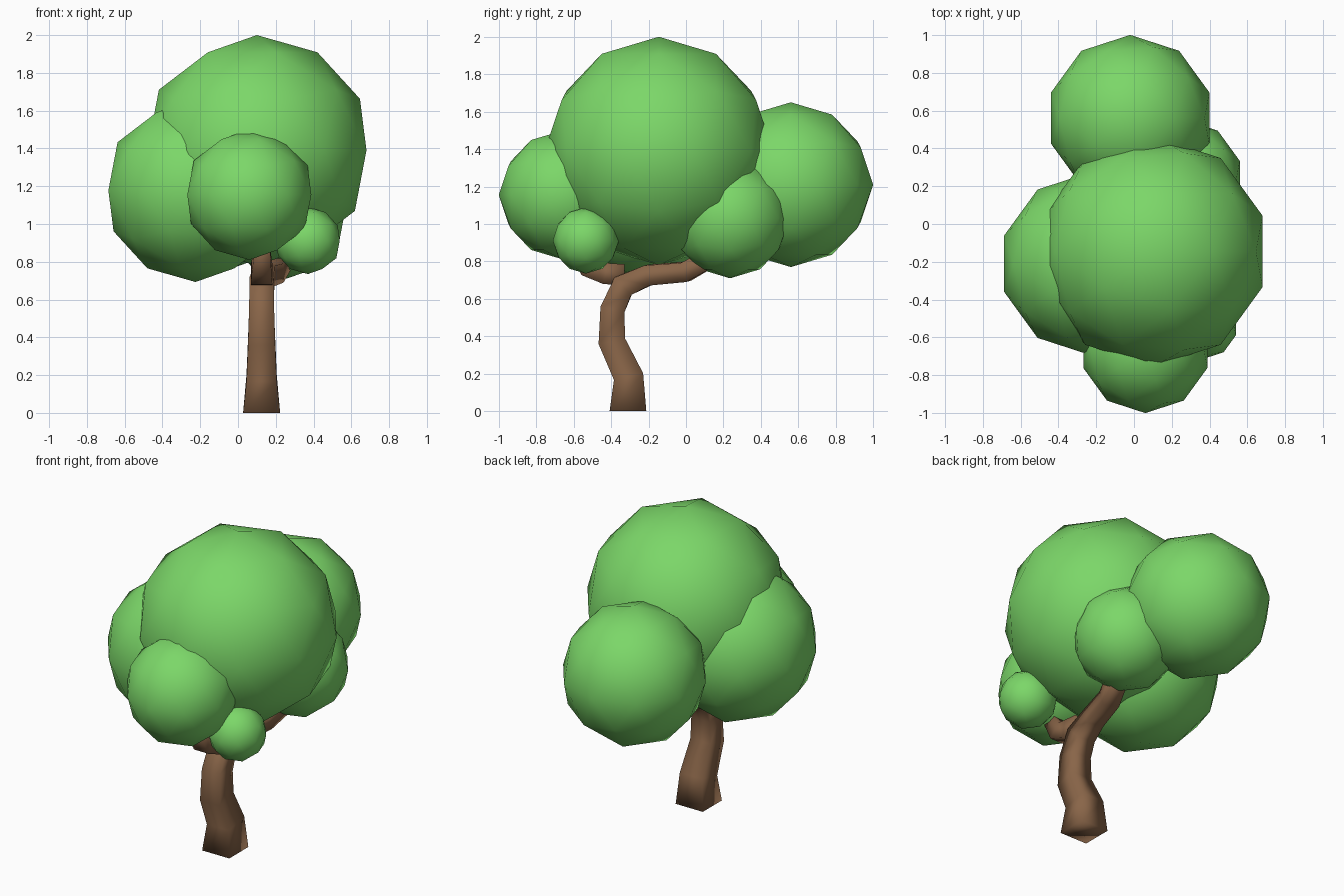
import bpy, bmesh
from mathutils import Vector

if "Cube" in bpy.data.objects:
    bpy.data.objects.remove(bpy.data.objects["Cube"])


def material(name, rgb):
    m = bpy.data.materials.new(name)
    m.diffuse_color = (*rgb, 1)
    m.use_nodes = True
    m.node_tree.nodes["Principled BSDF"].inputs["Base Color"].default_value = m.diffuse_color
    return m


green = material("leaf_green", (0.20, 0.68, 0.14))
brown = material("bark_brown", (0.25, 0.13, 0.065))


def add_object(name, bm, mat):
    bmesh.ops.recalc_face_normals(bm, faces=bm.faces)
    for f in bm.faces:
        f.smooth = True
    mesh = bpy.data.meshes.new(name)
    bm.to_mesh(mesh)
    bm.free()
    mesh.materials.append(mat)
    ob = bpy.data.objects.new(name, mesh)
    bpy.context.collection.objects.link(ob)
    return ob


def foliage(name, centre, radius):
    bm = bmesh.new()
    bmesh.ops.create_icosphere(bm, subdivisions=2, radius=radius)
    add_object(name, bm, green).location = centre


def limb(name, path):
    """Square tube along (x, y, z, half_width) points."""
    bm = bmesh.new()
    pts = [Vector(p[:3]) for p in path]
    rings = []
    for i, p in enumerate(pts):
        t = (pts[min(i + 1, len(pts) - 1)] - pts[max(i - 1, 0)]).normalized()
        if i == 0 and p.z == 0:
            t = Vector((0, 0, 1))  # flat cut on the ground
        side = Vector((1, 0, 0))
        side = (side - t * side.dot(t)).normalized()
        up = t.cross(side)
        h = path[i][3]
        rings.append([bm.verts.new(p + side * h * a + up * h * b)
                      for a, b in ((-1, -1), (1, -1), (1, 1), (-1, 1))])
    for r, s in zip(rings, rings[1:]):
        for k in range(4):
            n = (k + 1) % 4
            bm.faces.new((r[k], r[n], s[n], s[k]))
    bm.faces.new(rings[0])
    bm.faces.new(rings[-1])
    add_object(name, bm, brown)


# Rounded leaf clumps
foliage("main_crown", (0.10, -0.145, 1.39), 0.61)
foliage("left_clump", (-0.225, -0.21, 1.178), 0.485)
foliage("front_clump", (0.06, -0.655, 1.155), 0.345)
foliage("back_clump", (-0.02, 0.56, 1.21), 0.44)
foliage("right_back_clump", (0.255, 0.235, 1.03), 0.32)
foliage("small_right_clump", (0.37, -0.535, 0.912), 0.177)

# Crooked trunk bending into the rear branch
limb("trunk", [(0.125, -0.31, 0, 0.098), (0.125, -0.307, 0.185, 0.08),
               (0.125, -0.397, 0.375, 0.072), (0.125, -0.392, 0.545, 0.066),
               (0.125, -0.335, 0.67, 0.064), (0.14, -0.20, 0.727, 0.055),
               (0.19, 0.0, 0.745, 0.053), (0.25, 0.17, 0.84, 0.05)])

# Short front branch rising into the front clump
limb("front_branch", [(0.125, -0.33, 0.73, 0.055), (0.125, -0.43, 0.735, 0.057),
                      (0.125, -0.52, 0.765, 0.053), (0.13, -0.60, 0.90, 0.04)])
